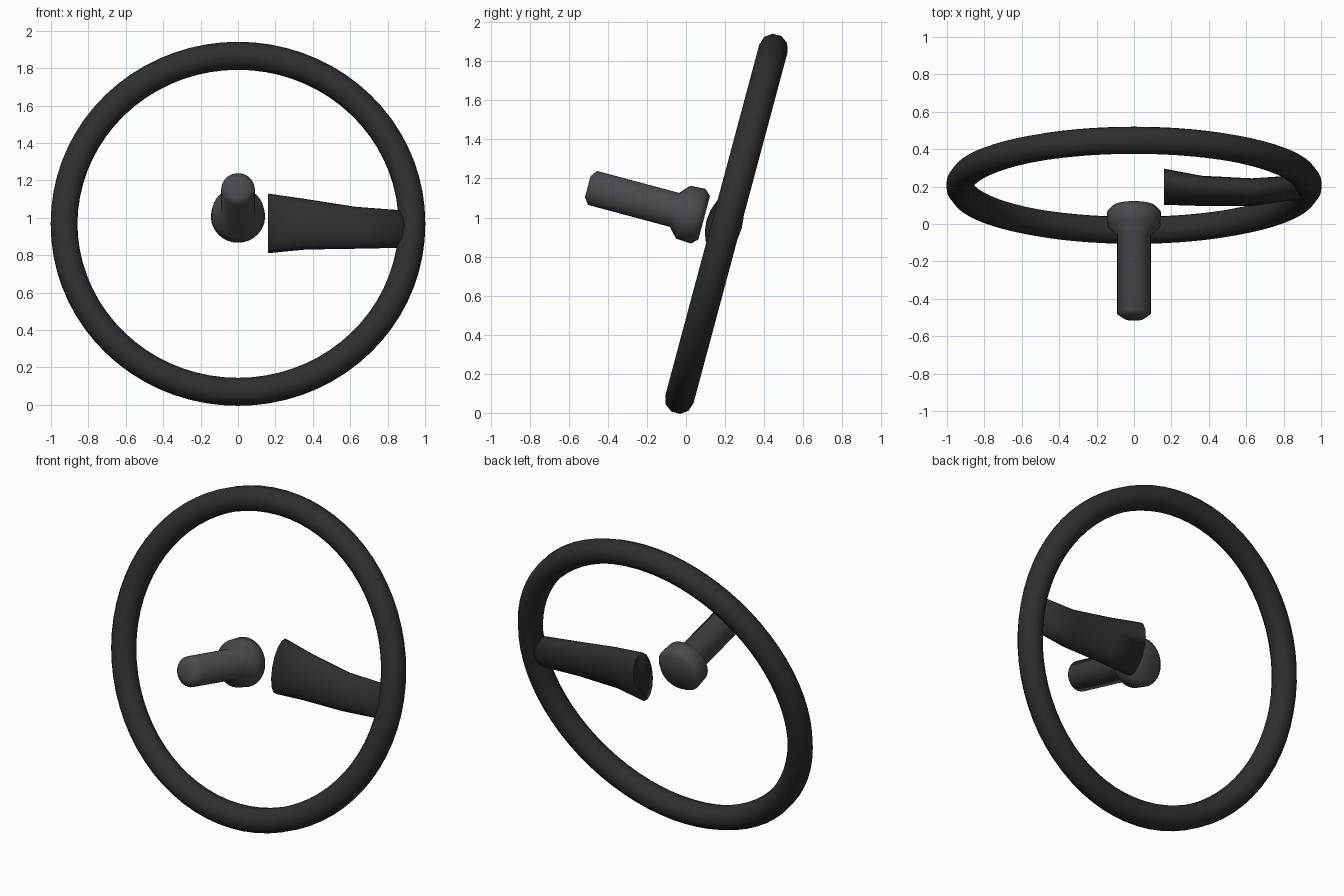
import bpy, bmesh
from math import cos, sin, pi, radians
from mathutils import Matrix

if "Cube" in bpy.data.objects:
    bpy.data.objects.remove(bpy.data.objects["Cube"])

# Local frame: z is the steering axis towards the driver, y points up the wheel
FRAME = Matrix.Translation((0, 0.207, 0.968)) @ Matrix.Rotation(radians(75), 4, 'X')


def material(name, color):
    m = bpy.data.materials.new(name)
    m.use_nodes = True
    m.diffuse_color = color
    m.node_tree.nodes["Principled BSDF"].inputs["Base Color"].default_value = color
    return m


def loft(name, rings, mat, closed=False, angle=80):
    """Skin a list of equal-sized rings of points, capping open ends."""
    bm = bmesh.new()
    loops = [[bm.verts.new(p) for p in ring] for ring in rings]
    n = len(loops[0])
    pairs = list(zip(loops, loops[1:])) + ([(loops[-1], loops[0])] if closed else [])
    for a, b in pairs:
        for i in range(n):
            j = (i + 1) % n
            bm.faces.new((a[i], a[j], b[j], b[i]))
    if not closed:
        bm.faces.new(loops[0])
        bm.faces.new(loops[-1])
    bmesh.ops.recalc_face_normals(bm, faces=bm.faces)
    me = bpy.data.meshes.new(name)
    bm.to_mesh(me)
    bm.free()
    me.materials.append(mat)
    ob = bpy.data.objects.new(name, me)
    bpy.context.collection.objects.link(ob)
    ob.matrix_world = FRAME
    bpy.ops.object.select_all(action='DESELECT')
    ob.select_set(True)
    bpy.context.view_layer.objects.active = ob
    bpy.ops.object.shade_smooth_by_angle(angle=radians(angle))
    return ob


def ellipse(n, a, b, start=0.0):
    return [(a * cos(start + 2 * pi * i / n), b * sin(start + 2 * pi * i / n))
            for i in range(n)]


black = material("black_rubber", (0.028, 0.028, 0.028, 1))
grey = material("dark_grey_metal", (0.07, 0.068, 0.078, 1))

# Rim: ten-sided tube swept round a circle
R, TUBE = 0.93, 0.075
section = ellipse(10, TUBE, TUBE, pi / 10)
section = [(u * 0.07 / (TUBE * cos(pi / 10)), w) for u, w in section]
section = ellipse(10, TUBE, TUBE, pi / 2)
rim = [[((R + u) * cos(t), (R + u) * sin(t), w) for u, w in section]
       for t in (2 * pi * k / 72 for k in range(72))]
loft("wheel_rim", rim, black, closed=True)

# Column: turned shaft with a flange at the hub end, (height, radius)
profile = [(0.118, 0.115), (0.15, 0.145), (0.23, 0.14), (0.275, 0.09),
           (0.71, 0.09), (0.735, 0.055)]
loft("steering_column", [[(x, y, h) for x, y in ellipse(32, r, r)]
                         for h, r in profile], grey, angle=100)

# Spoke: oval sections along x, (x, centre up, centre forward, half height, half depth)
stations = [(0.16, 0.0, 0.008, 0.165, 0.09), (0.36, -0.01, 0.028, 0.14, 0.075),
            (0.63, -0.03, 0.03, 0.116, 0.07), (0.91, -0.03, 0.0, 0.102, 0.06)]
loft("spoke", [[(x, cv + v, cw + w) for v, w in ellipse(16, hv, hw)]
               for x, cv, cw, hv, hw in stations], black, angle=100)
